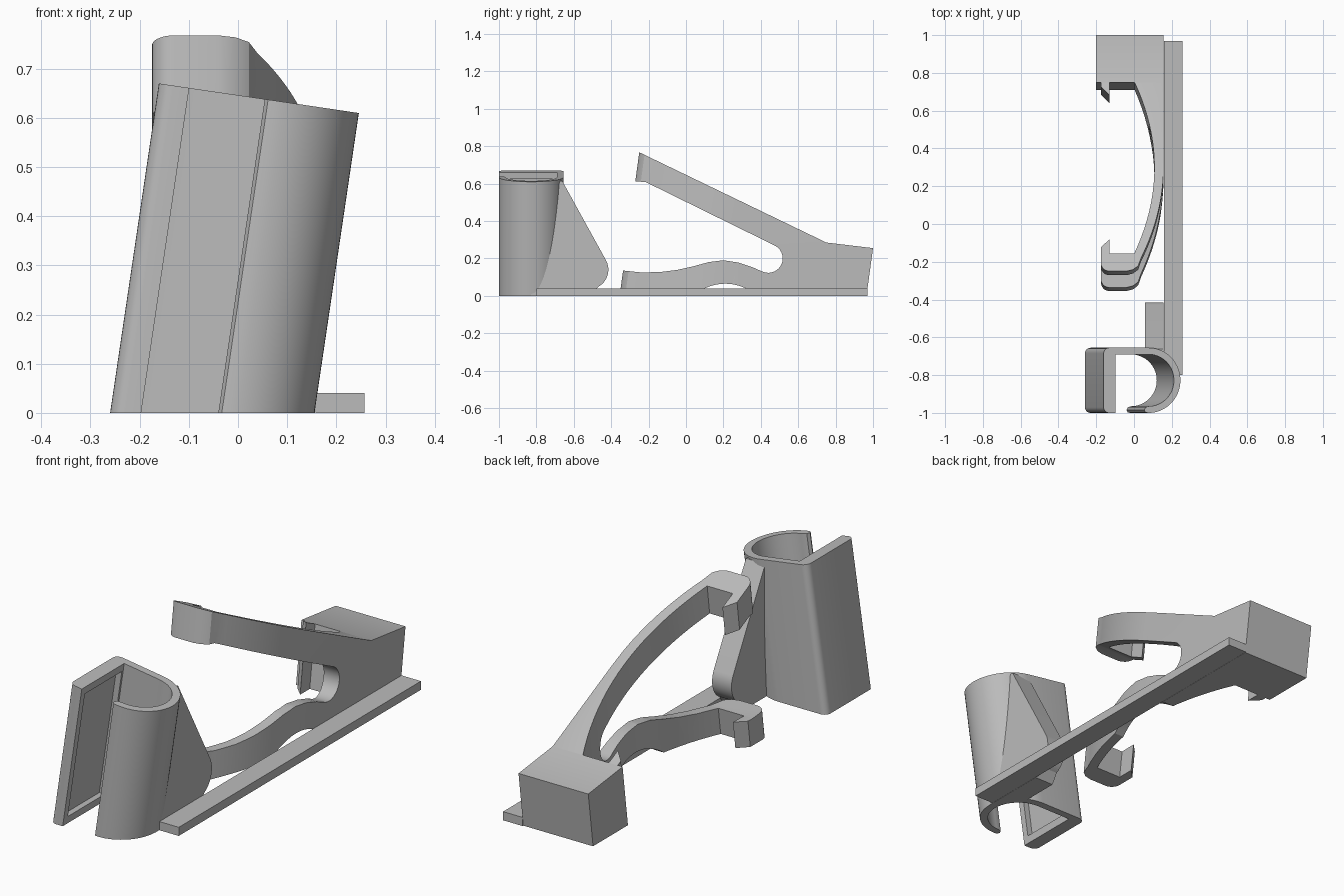
import bpy, bmesh, math
from mathutils import Vector

cube = bpy.data.objects.get("Cube")
if cube:
    bpy.data.objects.remove(cube, do_unlink=True)

grey = bpy.data.materials.new("plain grey")
grey.use_nodes = True
grey.diffuse_color = (0.5, 0.5, 0.5, 1)
grey.node_tree.nodes["Principled BSDF"].inputs["Base Color"].default_value = (0.5, 0.5, 0.5, 1)


def prism(name, outline, place):
    """Solid from a 2D outline; place(a, b, t) gives the point at end t = 0 or 1."""
    bm = bmesh.new()
    low = [bm.verts.new(place(a, b, 0)) for a, b in outline]
    high = [bm.verts.new(place(a, b, 1)) for a, b in outline]
    bm.faces.new(low)
    bm.faces.new(high)
    n = len(outline)
    for i in range(n):
        j = (i + 1) % n
        bm.faces.new((low[i], low[j], high[j], high[i]))
    bmesh.ops.recalc_face_normals(bm, faces=bm.faces)
    mesh = bpy.data.meshes.new(name)
    bm.to_mesh(mesh)
    bm.free()
    mesh.materials.append(grey)
    obj = bpy.data.objects.new(name, mesh)
    bpy.context.collection.objects.link(obj)
    return obj


def cut(obj, tool, operation):
    """Apply a boolean and remove its tool."""
    mod = obj.modifiers.new("cut", "BOOLEAN")
    mod.operation, mod.object, mod.solver = operation, tool, "EXACT"
    graph = bpy.context.evaluated_depsgraph_get()
    graph.update()
    mesh = bpy.data.meshes.new_from_object(obj.evaluated_get(graph))
    obj.modifiers.clear()
    obj.data = mesh
    bpy.data.objects.remove(tool, do_unlink=True)


def arc(cx, cy, r, start, end, steps=20):
    angles = [math.radians(start + (end - start) * i / steps) for i in range(steps + 1)]
    return [(cx + r * math.cos(a), cy + r * math.sin(a)) for a in angles]


def bow(top, v0, v1, steps=20):
    """Shallow curve in plan, furthest out at v = 0.23."""
    vs = [v0 + (v1 - v0) * i / steps for i in range(steps + 1)]
    return [(top - (v - 0.23) ** 2 / 2.2, v) for v in vs]


def across(x0, x1):
    return lambda y, z, t: Vector((x1 if t else x0, y, z))


# Base rail
prism("base_rail", [(-0.8, 0), (0.97, 0), (0.97, 0.04), (-0.8, 0.04)], across(0.158, 0.257))

# Clip: hooked plan leaning backwards, trimmed to the forked side outline
plan = ([(-0.2, 0.965), (0.157, 0.965), (0.157, 0.25)] + bow(0.156, 0.23, -0.28)
        + [(0.022, -0.325), (-0.005, -0.346), (-0.04, -0.355), (-0.13, -0.355)]
        + arc(-0.13, -0.31, 0.045, 260, 180, 6)
        + [(-0.175, -0.22), (-0.13, -0.175), (-0.13, -0.255)]
        + bow(0.108, -0.255, 0.71)
        + [(-0.13, 0.71), (-0.13, 0.64), (-0.175, 0.685), (-0.175, 0.71), (-0.2, 0.71)])
clip = prism("spring_clip", plan, lambda x, v, t: Vector((x, v + 0.137 * t, t)))

arch = [(0.21 + 0.177 * s / 8, 0.065 * (1 - (s / 8) ** 2)) for s in range(-8, 9)]
side = ([(-0.45, 0.864), (0.75, 0.285), (1.1, 0.243), (1.1, 0)] + arch[::-1]
        + [(-0.45, 0), (-0.45, 0.14), (-0.335, 0.135), (-0.24, 0.125), (-0.14, 0.127),
           (-0.05, 0.138), (0.04, 0.158), (0.12, 0.18), (0.2, 0.19), (0.28, 0.178),
           (0.35, 0.155)]
        + arc(0.44, 0.2, 0.077, -115, 62)
        + [(-0.215, 0.608), (-0.45, 0.625)])
cut(clip, prism("side_cutter", side, across(-0.4, 0.4)), "INTERSECT")


# Holder: open tube leaning sideways, with a square-cut top
def leaning(bottom, inset):
    def place(u, y, t):
        z = (0.646 - 0.148 * u) / 1.022 - inset if t else bottom
        return Vector((u + 0.148 * z, y, z))
    return place


CX, CY = -0.017, -0.8275
holder_plan = ([(-0.197, -1)] + arc(-0.23, -0.97, 0.03, 270, 180, 6)
               + arc(-0.23, -0.685, 0.03, 180, 90, 6)
               + arc(CX, CY, 0.1725, 90, -90, 32)
               + [(-0.033, -0.998), (-0.04, -0.985), (-0.033, -0.97)]
               + arc(CX, CY, 0.1375, -90, 90, 32) + [(-0.197, -0.69)])
holder = prism("tube_holder", holder_plan, leaning(0, 0))
recess = [(-0.225, -0.97), (-0.18, -0.97), (-0.18, -0.7), (-0.225, -0.7)]
cut(holder, prism("recess_cutter", recess, leaning(0.035, 0.035)), "DIFFERENCE")

# Gusset behind the holder, hollowed to keep the tube clear
gusset_side = ([(-0.83, 0), (-0.5, 0)] + arc(-0.52, 0.14, 0.105, -62, 28, 12)
               + [(-0.662, 0.615), (-0.83, 0.605)])
gusset = prism("gusset", gusset_side, across(0.058, 0.157))
bore = arc(CX, CY, 0.142, -90, 90, 32) + [(-0.15, CY + 0.142), (-0.15, CY - 0.142)]
cut(gusset, prism("bore_cutter", bore, leaning(-0.1, -0.1)), "DIFFERENCE")

# Soft shading on the curved walls
for obj in (clip, holder, gusset):
    bpy.ops.object.select_all(action="DESELECT")
    obj.select_set(True)
    bpy.context.view_layer.objects.active = obj
    bpy.ops.object.shade_smooth_by_angle(angle=math.radians(25))
